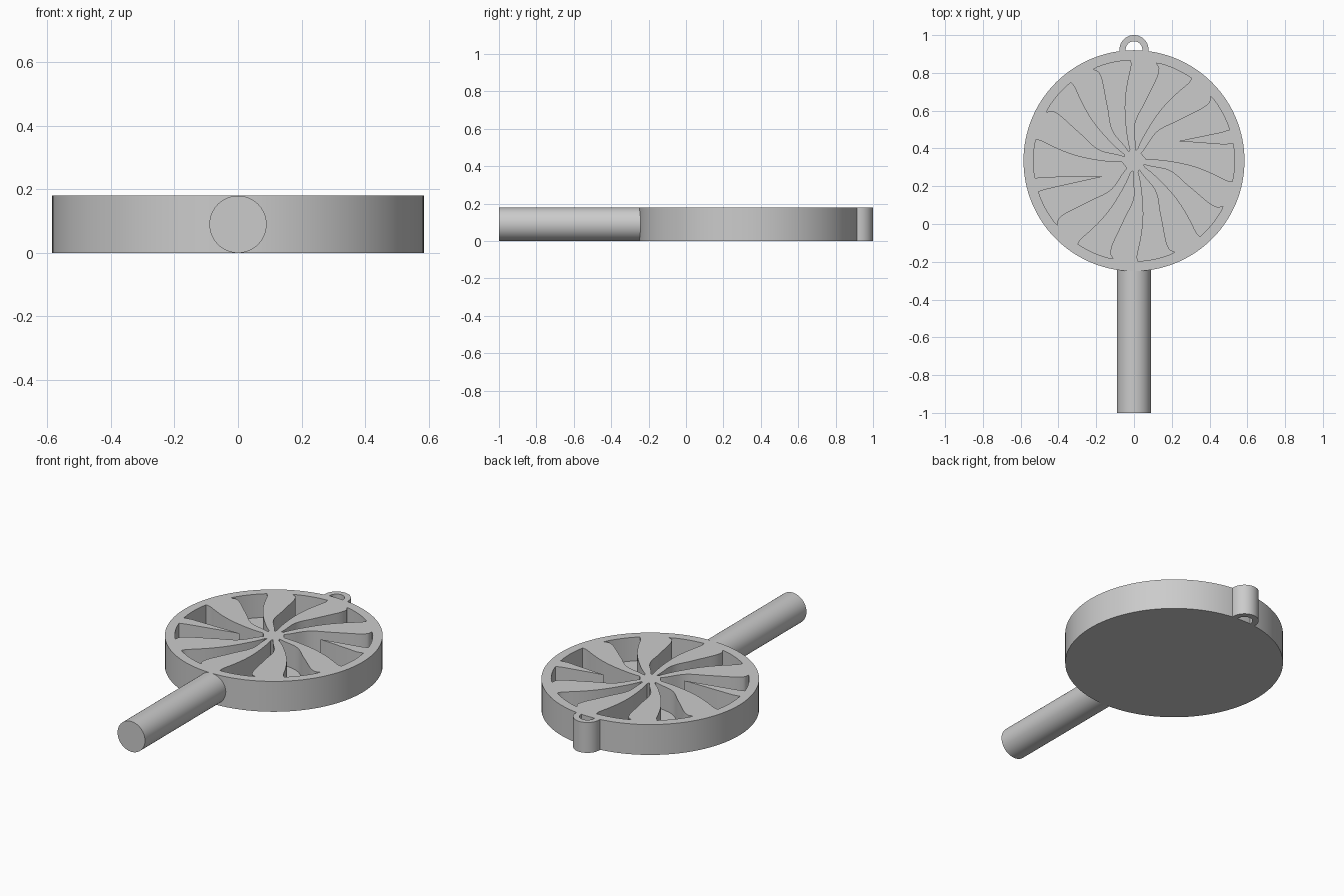
import bpy
import bmesh
from math import sin, cos, pi, radians
from mathutils import Matrix, Vector

HEIGHT, FLOOR = 0.18, 0.04
CENTRE = Vector((0, 0.335))
RADIUS, POCKET_RADIUS = 0.585, 0.532

if "Cube" in bpy.data.objects:
    bpy.data.objects.remove(bpy.data.objects["Cube"])

grey = bpy.data.materials.new("plain grey")
grey.use_nodes = True
grey.diffuse_color = (0.6, 0.6, 0.6, 1)
grey.node_tree.nodes["Principled BSDF"].inputs["Base Color"].default_value = grey.diffuse_color


def finish(bm, name):
    bmesh.ops.recalc_face_normals(bm, faces=bm.faces[:])
    mesh = bpy.data.meshes.new(name)
    bm.to_mesh(mesh)
    bm.free()
    mesh.materials.append(grey)
    obj = bpy.data.objects.new(name, mesh)
    bpy.context.collection.objects.link(obj)
    return obj


def prism(bm, outline, bottom, top):
    """Extrude a flat outline between two heights."""
    face = bm.faces.new([bm.verts.new((p[0], p[1], bottom)) for p in outline])
    raised = bmesh.ops.extrude_face_region(bm, geom=[face])["geom"]
    verts = [g for g in raised if isinstance(g, bmesh.types.BMVert)]
    bmesh.ops.translate(bm, verts=verts, vec=(0, 0, top - bottom))


def polar(r, degrees):
    a = radians(degrees)
    return CENTRE + r * Vector((cos(a), sin(a)))


def spline(points, steps=8):
    """Smooth path through (radius, angle) points."""
    pts = [Vector(p) for p in points]
    pts = [2 * pts[0] - pts[1]] + pts + [2 * pts[-1] - pts[-2]]
    path = []
    for a, b, c, d in zip(pts, pts[1:], pts[2:], pts[3:]):
        for i in range(steps):
            t = i / steps
            path.append(0.5 * (2 * b + (c - a) * t + (2 * a - 5 * b + 4 * c - d) * t * t
                               + (3 * b - a - 3 * c + d) * t ** 3))
    return path + [pts[-2]]


def arc(mid):
    """Outer edge of a pocket."""
    return [(POCKET_RADIUS, mid - 11 + 22 * i / 8) for i in range(9)]


# Sides of a swirling pocket, radius and angle from its middle
LEFT = [(0.53, 11), (0.50, 8.5), (0.43, 9), (0.30, 14), (0.175, 23), (0.055, 17)]
RIGHT = [(0.065, 7), (0.175, 1), (0.31, -4), (0.44, -9), (0.50, -11), (0.53, -11)]


def side(points, mid):
    return spline([(r, a + mid) for r, a in points])


def pocket(first, last, spike=None):
    """Outline of one pocket, or of two joined around a free spike."""
    path = side(LEFT, first) + side(RIGHT, last)[:-1] + arc(last)
    if spike:
        tip_r, tip_a = spike
        path += [(0.49, last + 11), (tip_r, tip_a), (0.49, first - 11)] + arc(first)
    return [polar(r, a) for r, a in path[:-1]]


# Disc body
bm = bmesh.new()
prism(bm, [polar(RADIUS, 360 * i / 128) for i in range(128)], 0, HEIGHT)
disc = finish(bm, "disc_body")

# Pocket cutters
bm = bmesh.new()
for mid in (103, 66, -38, -77, -113, 140):
    prism(bm, pocket(mid, mid), FLOOR, HEIGHT + 0.1)
prism(bm, pocket(29, -1, (0.255, 24)), FLOOR, HEIGHT + 0.1)
prism(bm, pocket(209, 179, (0.185, 207)), FLOOR, HEIGHT + 0.1)
cutter = finish(bm, "pocket_cutter")
cutter.hide_render = True

cut = disc.modifiers.new("pockets", "BOOLEAN")
cut.operation, cut.solver, cut.object = "DIFFERENCE", "EXACT", cutter
bpy.context.view_layer.objects.active = disc
bpy.ops.object.modifier_apply(modifier=cut.name)
bpy.data.objects.remove(cutter)

# Round handle
bm = bmesh.new()
bmesh.ops.create_cone(bm, cap_ends=True, segments=64, radius1=0.09, radius2=0.09, depth=0.79,
                      matrix=Matrix.Translation((0, -0.605, 0.09)) @ Matrix.Rotation(pi / 2, 4, "X"))
handle = finish(bm, "handle")

# Hanging loop: an arch rooted in the rim
def arch(r):
    return ([(r, 0.9)] + [(r * cos(pi * i / 32), 0.923 + r * sin(pi * i / 32)) for i in range(33)]
            + [(-r, 0.9)])


bm = bmesh.new()
prism(bm, arch(0.077) + arch(0.044)[::-1], 0, HEIGHT)
loop = finish(bm, "hanging_loop")

# Smooth shading with sharp edges
bpy.ops.object.select_all(action="DESELECT")
for obj in (disc, handle, loop):
    obj.select_set(True)
bpy.context.view_layer.objects.active = disc
bpy.ops.object.shade_smooth_by_angle(angle=radians(30))
